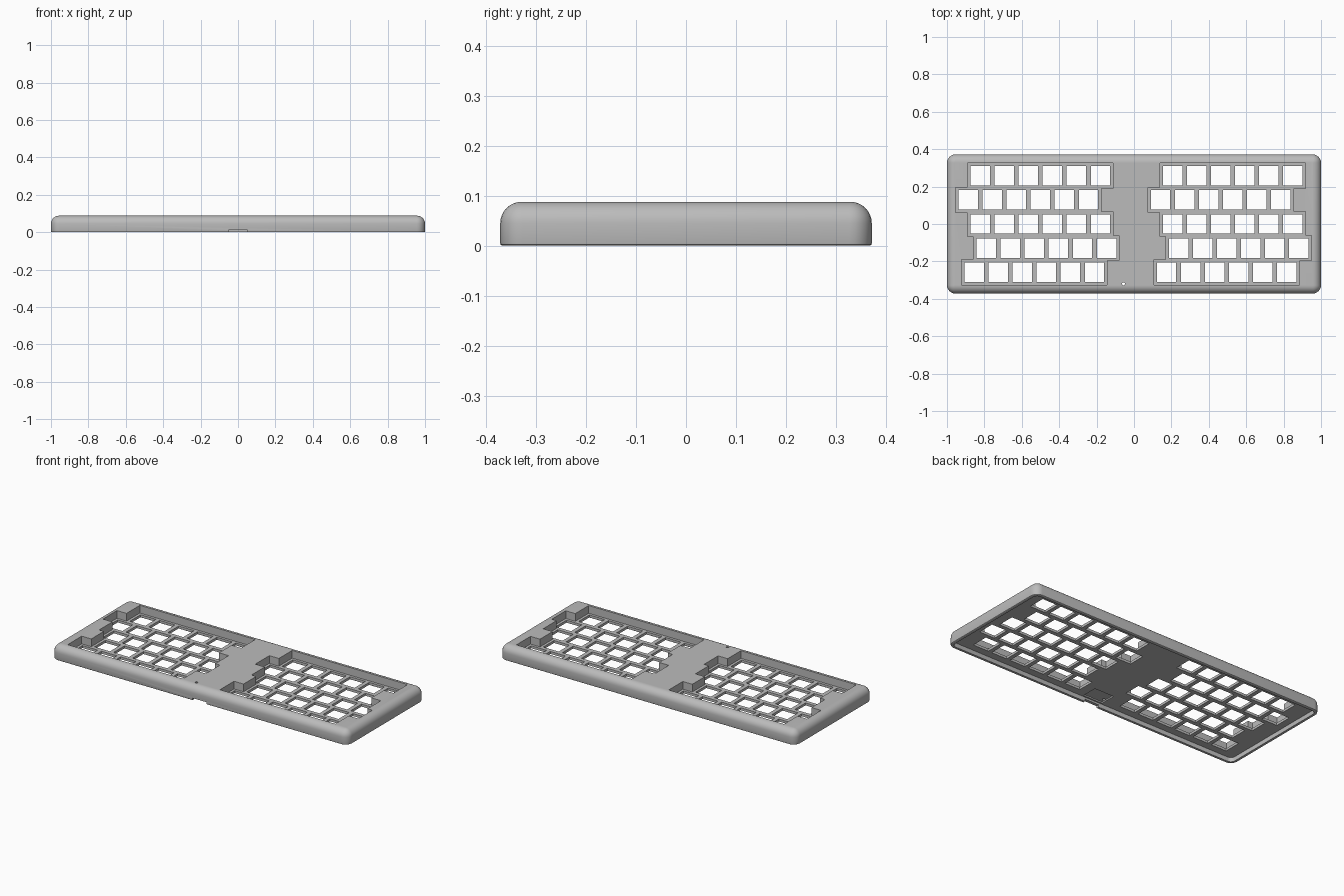
import bpy, bmesh
from math import cos, sin, pi, radians

cube = bpy.data.objects.get("Cube")
if cube:
    bpy.data.objects.remove(cube)

# Main sizes
HALF_X, HALF_Y, TOP = 1.0, 0.372, 0.088
CORNER, FILLET, WALL = 0.045, 0.043, 0.018
PLATE_LOW, PLATE_TOP = 0.026, 0.041
PITCH, HOLE, CLEAR = 0.1286, 0.104, 0.0035
ROW_SHIFT = [0, -0.5, 0, 0.25, -0.25]      # back row first, in key pitches
FIRST_KEY = [-0.822, 0.206]                # first key of each half
KEYS = 6

grey = bpy.data.materials.new("mid grey plastic")
grey.use_nodes = True
colour = (0.5, 0.5, 0.5, 1)
grey.diffuse_color = colour
grey.node_tree.nodes["Principled BSDF"].inputs["Base Color"].default_value = colour


def loft(name, rings):
    """Closed solid through a stack of matching rings of points."""
    bm = bmesh.new()
    loops = [[bm.verts.new(p) for p in ring] for ring in rings]
    bm.faces.new(loops[0][::-1])
    bm.faces.new(loops[-1])
    n = len(loops[0])
    for a, b in zip(loops, loops[1:]):
        for i in range(n):
            j = (i + 1) % n
            bm.faces.new((a[i], a[j], b[j], b[i]))
    bmesh.ops.recalc_face_normals(bm, faces=bm.faces)
    return to_object(name, bm)


def to_object(name, bm):
    mesh = bpy.data.meshes.new(name)
    bm.to_mesh(mesh)
    bm.free()
    mesh.materials.append(grey)
    obj = bpy.data.objects.new(name, mesh)
    bpy.context.collection.objects.link(obj)
    return obj


def rounded_ring(inset, z, steps=6):
    r = max(CORNER - inset, 0.002)
    cx, cy = HALF_X - inset - r, HALF_Y - inset - r
    ring = []
    for k, (sx, sy) in enumerate([(1, 1), (-1, 1), (-1, -1), (1, -1)]):
        for i in range(steps + 1):
            a = (k + i / steps) * pi / 2
            ring.append((sx * cx + r * cos(a), sy * cy + r * sin(a), z))
    return ring


def add_box(bm, x0, x1, y0, y1, z0, z1):
    verts = bmesh.ops.create_cube(bm, size=1)["verts"]
    for v in verts:
        v.co.x = x1 if v.co.x > 0 else x0
        v.co.y = y1 if v.co.y > 0 else y0
        v.co.z = z1 if v.co.z > 0 else z0


def box(name, *size):
    bm = bmesh.new()
    add_box(bm, *size)
    return to_object(name, bm)


def row_y(row):
    return (2 - row) * PITCH


def cut(target, cutter):
    mod = target.modifiers.new("cut", "BOOLEAN")
    mod.operation = "DIFFERENCE"
    mod.solver = "EXACT"
    mod.object = cutter
    bpy.context.view_layer.objects.active = target
    bpy.ops.object.modifier_apply(modifier=mod.name)
    bpy.data.objects.remove(cutter)


# Case body: rounded slab with a filleted top edge and a softened foot
rings = [rounded_ring(0.004, 0), rounded_ring(0.001, 0.002), rounded_ring(0, 0.005)]
for i in range(9):
    a = i / 8 * pi / 2
    rings.append(rounded_ring(FILLET * (1 - cos(a)), TOP - FILLET * (1 - sin(a))))
case = loft("keyboard_case", rings)

# Open underside
cut(case, loft("cavity_cutter", [rounded_ring(WALL, -0.05), rounded_ring(WALL, PLATE_LOW)]))

# Stepped key well of each half, outlined row by row
for first in FIRST_KEY:
    left, right = [], []
    for row, shift in enumerate(ROW_SHIFT):
        x0 = first + (shift - 0.5) * PITCH - CLEAR
        x1 = first + (shift + KEYS - 0.5) * PITCH + CLEAR

        def edge(side, neighbour, dy):
            """Wider row of the two owns the clearance at their border."""
            y = row_y(row) + dy * PITCH / 2
            if not 0 <= neighbour < len(ROW_SHIFT):
                return y + dy * CLEAR
            wider = (shift - ROW_SHIFT[neighbour]) * side > 0
            return y + dy * (CLEAR if wider else -CLEAR)

        for points, side, x in ((left, -1, x0), (right, 1, x1)):
            points.append((x, edge(side, row - 1, 1)))
            points.append((x, edge(side, row + 1, -1)))
    outline = left + right[::-1]
    cut(case, loft("well_cutter", [[(x, y, z) for x, y in outline]
                                   for z in (PLATE_TOP, 0.2)]))

# Switch holes through the plate
bm = bmesh.new()
h = HOLE / 2
for first in FIRST_KEY:
    for row, shift in enumerate(ROW_SHIFT):
        for key in range(KEYS):
            x, y = first + (shift + key) * PITCH, row_y(row)
            add_box(bm, x - h, x + h, y - h, y + h, -0.02, 0.07)
cut(case, to_object("switch_hole_cutter", bm))

# Cable notch in the front wall and the shallow relief behind it
cut(case, box("notch_cutter", -0.048, 0.048, -0.4, -0.34, -0.02, 0.014))
cut(case, box("relief_cutter", -0.065, 0.065, -0.345, -0.25, 0.01, 0.034))

# Small reset hole in the top
pin = [[(-0.056 + 0.008 * cos(i * pi / 6), -0.32 + 0.008 * sin(i * pi / 6), z)
        for i in range(12)] for z in (-0.05, 0.2)]
cut(case, loft("reset_hole_cutter", pin))

# Smooth fillets, crisp cut edges
bpy.ops.object.select_all(action="DESELECT")
case.select_set(True)
bpy.context.view_layer.objects.active = case
bpy.ops.object.shade_smooth_by_angle(angle=radians(30))
